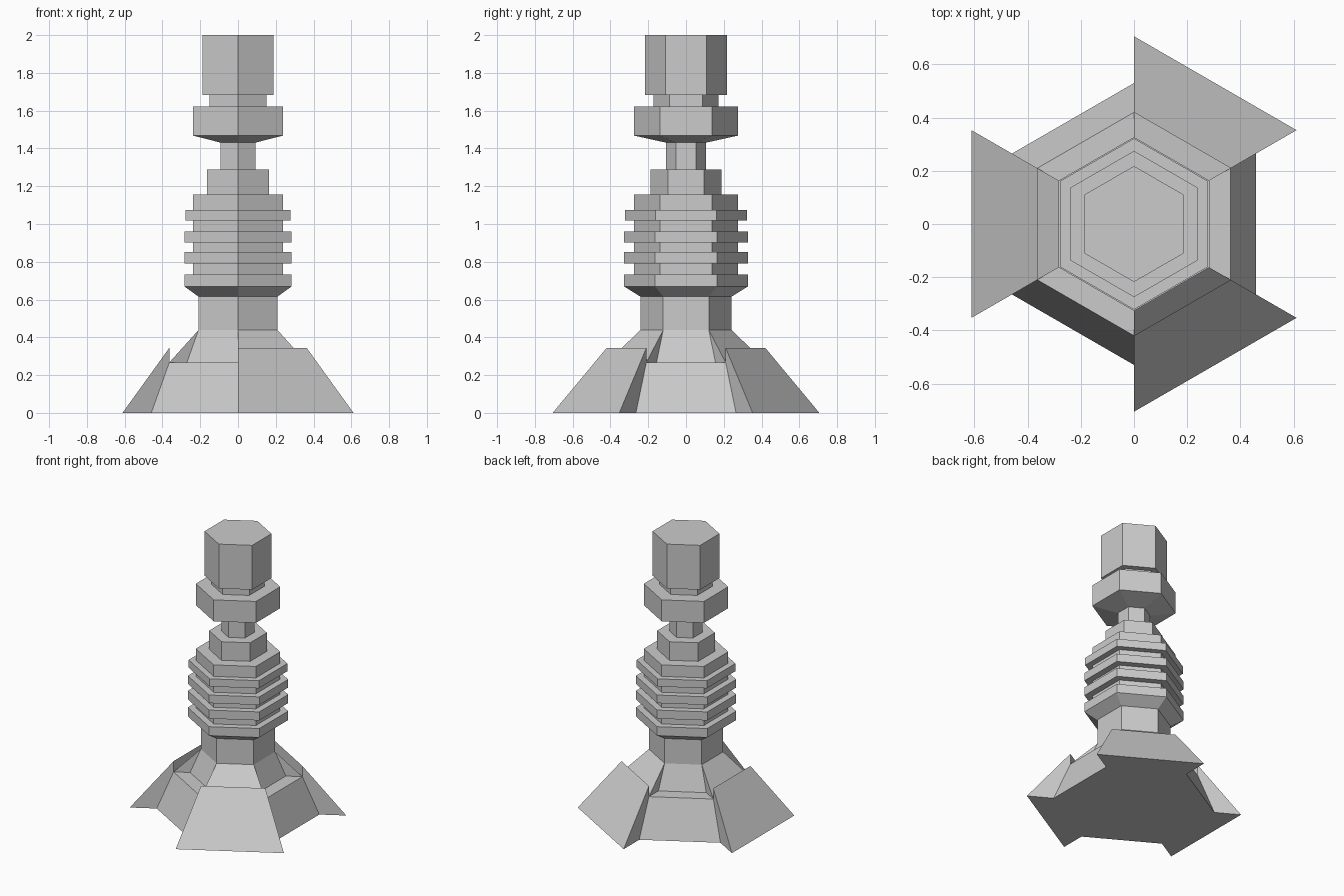
import bpy, bmesh, math

if "Cube" in bpy.data.objects:
    bpy.data.objects.remove(bpy.data.objects["Cube"])


def point(r, z, i):
    """Corner i of a hexagon with corners on the y axis."""
    a = math.radians(60 * i - 30)
    return (r * math.cos(a), r * math.sin(a), z)


def finish(name, bm):
    bmesh.ops.remove_doubles(bm, verts=bm.verts, dist=1e-5)
    bmesh.ops.recalc_face_normals(bm, faces=bm.faces)
    mesh = bpy.data.meshes.new(name)
    bm.to_mesh(mesh)
    bm.free()
    obj = bpy.data.objects.new(name, mesh)
    bpy.context.collection.objects.link(obj)
    return obj


def face(bm, pts):
    bm.faces.new([bm.verts.new(p) for p in pts])


def sector(bm, profile, i):
    """One sixth of a hexagonal lathe."""
    for (r0, z0), (r1, z1) in zip(profile, profile[1:]):
        face(bm, [point(r0, z0, i), point(r0, z0, i + 1),
                  point(r1, z1, i + 1), point(r1, z1, i)])


def hex_lathe(name, profile, cap_bottom=False, cap_top=False):
    bm = bmesh.new()
    for i in range(6):
        sector(bm, profile, i)
    for cap, (r, z) in ((cap_bottom, profile[0]), (cap_top, profile[-1])):
        if cap:
            face(bm, [point(r, z, i) for i in range(6)])
    return finish(name, bm)


# Foot: plain sectors alternate with raised fin sectors
plain = [(0.53, 0), (0.42, 0.267), (0.312, 0.267), (0.242, 0.438)]
fin = [(0.706, 0), (0.42, 0.344), (0.42, 0.267), (0.242, 0.438)]
foot = bmesh.new()
for i in range(6):
    sector(foot, fin if i % 2 else plain, i)
    # radial walls where the two profiles differ
    face(foot, [point(*p, i) for p in (plain[0], fin[0], fin[1], fin[2])])
    face(foot, [point(*p, i) for p in (plain[2], plain[1], plain[3])])
outline = []
for i in range(6):
    rs = (0.53, 0.706) if i % 2 else (0.706, 0.53)
    outline += [point(r, 0, i) for r in rs]
face(foot, outline)
finish("finned_foot", foot)

# Ribbed column
column = [(0.242, 0.438), (0.242, 0.616)]
core = 0.275
for r, z0, z1 in ((0.327, 0.669, 0.733), (0.327, 0.791, 0.852),
                  (0.327, 0.902, 0.96), (0.322, 1.019, 1.074)):
    if z0 > 0.7:
        column.append((core, z0))
    column += [(r, z0), (r, z1), (core, z1)]
column += [(core, 1.156), (0.188, 1.156), (0.188, 1.289), (0.107, 1.289)]
hex_lathe("ribbed_column", column)

# Neck, collar and head
hex_lathe("neck_and_collar", [
    (0.107, 1.289), (0.107, 1.431), (0.275, 1.468), (0.275, 1.622),
    (0.173, 1.622), (0.173, 1.682)])
hex_lathe("head", [(0.173, 1.682), (0.218, 1.682), (0.218, 2.0)], cap_top=True)
